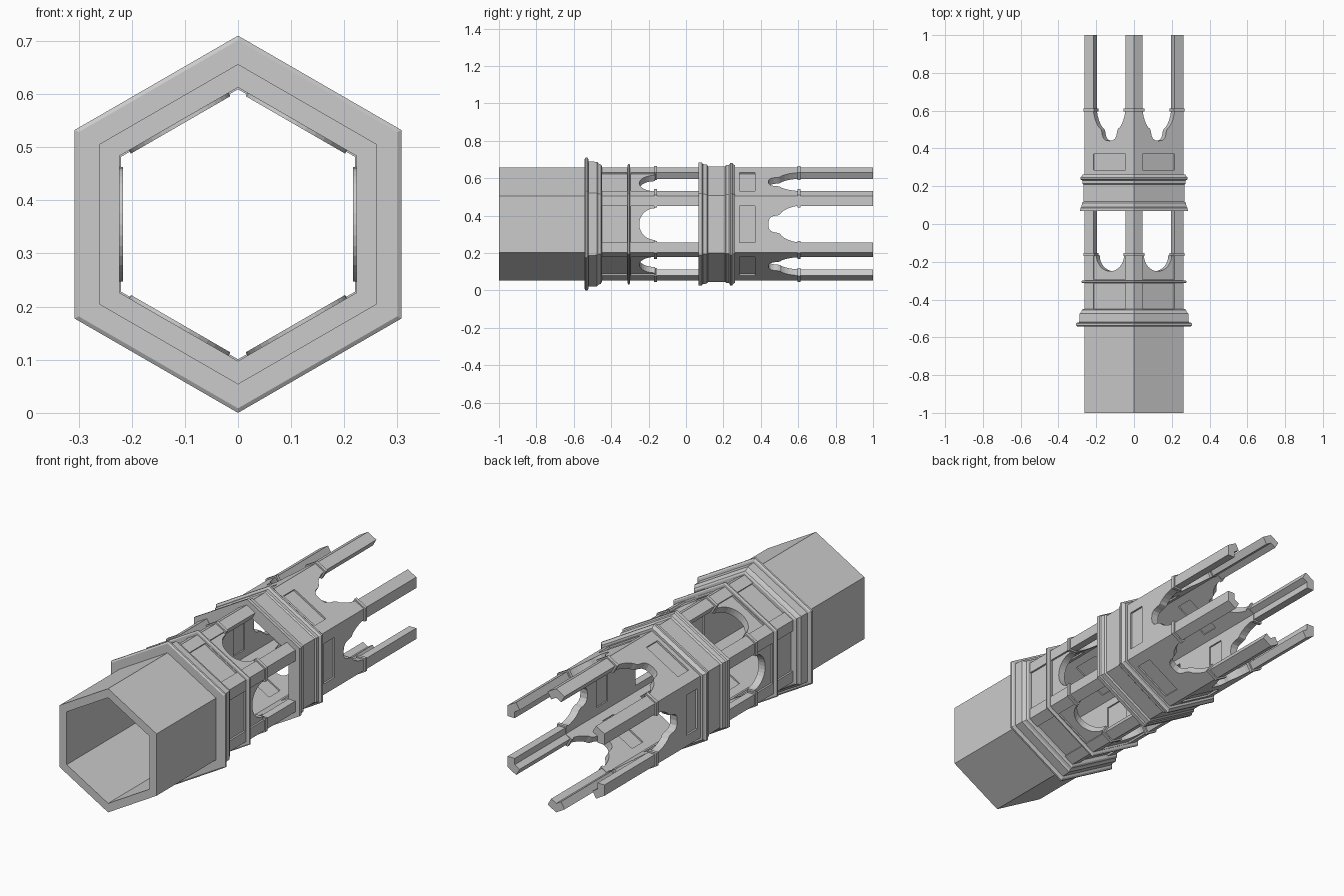
import bpy, bmesh, math
from mathutils import Vector

if "Cube" in bpy.data.objects:
    bpy.data.objects.remove(bpy.data.objects["Cube"])

CZ = 0.355                      # height of the tube axis
COS30 = math.cos(math.radians(30))


def finish(bm, name):
    bmesh.ops.recalc_face_normals(bm, faces=bm.faces)
    me = bpy.data.meshes.new(name)
    bm.to_mesh(me)
    bm.free()
    ob = bpy.data.objects.new(name, me)
    bpy.context.collection.objects.link(ob)
    return ob


def hex_ring(name, profile):
    """Sweep a closed (y, apothem) profile around the axis in six flats."""
    bm = bmesh.new()
    cols = []
    for k in range(6):
        a = math.radians(90 + 60 * k)
        cols.append([bm.verts.new((r / COS30 * math.cos(a), y, CZ + r / COS30 * math.sin(a)))
                     for y, r in profile])
    n = len(profile)
    for k in range(6):
        c, d = cols[k], cols[(k + 1) % 6]
        for i in range(n):
            j = (i + 1) % n
            bm.faces.new((c[i], c[j], d[j], d[i]))
    return finish(bm, name)


def face_prisms(name, shapes):
    """Extrude (outline, r0, r1) shapes radially on each of the six faces."""
    bm = bmesh.new()
    for k in range(6):
        a = math.radians(60 * k)
        nrm = Vector((math.cos(a), 0, math.sin(a)))
        tan = Vector((-math.sin(a), 0, math.cos(a)))
        for pts, r0, r1 in shapes:
            lo, hi = [[bm.verts.new(nrm * r + tan * t + Vector((0, y, CZ))) for t, y in pts]
                      for r in (r0, r1)]
            bm.faces.new(lo)
            bm.faces.new(hi)
            for i in range(len(pts)):
                j = (i + 1) % len(pts)
                bm.faces.new((lo[i], lo[j], hi[j], hi[i]))
    return finish(bm, name)


def cut(ob, cutter):
    m = ob.modifiers.new("cut", 'BOOLEAN')
    m.operation, m.solver, m.object = 'DIFFERENCE', 'EXACT', cutter
    bpy.context.view_layer.objects.active = ob
    bpy.ops.object.modifier_apply(modifier=m.name)
    bpy.data.objects.remove(cutter)


def mirrored(half):
    return half + [(-t, y) for t, y in reversed(half) if t > 0]


def rect(w, y0, y1):
    return [(-w, y0), (w, y0), (w, y1), (-w, y1)]


def arc(r, yc, n=16):
    return [(r * math.cos(math.pi * (1 + i / n)), yc + r * math.sin(math.pi * (1 + i / n)))
            for i in range(n + 1)]


# hexagonal tube body
body = hex_ring("hex_body", [(-1, 0.261), (1, 0.261), (1, 0.223), (-1, 0.223)])

# recessed panels, spandrels and inner panels
cut(body, face_prisms("panel_cutter", [
    (rect(0.098, -0.46, -0.315), 0.252, 0.32),
    (rect(0.098, -0.295, -0.165), 0.252, 0.32),
    (rect(0.098, 0.285, 0.37), 0.252, 0.32),
    (rect(0.092, 0.285, 0.37), 0.205, 0.230),
    (rect(0.092, -0.46, -0.32), 0.205, 0.230)]))

# round-ended windows and open cusped slots
window = [(-0.098, 0.07), (-0.098, -0.16)] + arc(0.085, -0.165) + [(0.098, -0.16), (0.098, 0.07)]
slot = mirrored([(0, 0.44), (0.022, 0.443), (0.036, 0.453), (0.043, 0.468), (0.047, 0.49),
                 (0.052, 0.503), (0.063, 0.511), (0.074, 0.526), (0.085, 0.548),
                 (0.093, 0.573), (0.098, 0.6), (0.098, 1.1)])
cut(body, face_prisms("opening_cutter", [(window, 0.19, 0.35), (slot, 0.19, 0.35)]))

# curved lips inside the windows
lip = arc(0.108, -0.165) + list(reversed(arc(0.085, -0.165)))
face_prisms("window_lip", [(lip, 0.216, 0.245)])

# moulded collars around the tube
IN = 0.240
hex_ring("front_collar", [(-0.542, IN), (-0.542, 0.300), (-0.537, 0.3074), (-0.528, 0.3074),
                          (-0.522, 0.300), (-0.520, 0.290), (-0.475, 0.288), (-0.468, 0.280),
                          (-0.455, 0.276), (-0.450, 0.268), (-0.450, IN)])
hex_ring("sill_band", [(-0.313, IN), (-0.313, 0.272), (-0.309, 0.279), (-0.303, 0.279),
                       (-0.299, 0.272), (-0.299, IN)])
hex_ring("middle_collar", [(0.068, IN), (0.068, 0.285), (0.085, 0.284), (0.090, 0.278),
                           (0.112, 0.275), (0.118, 0.267), (0.208, 0.267), (0.214, 0.273),
                           (0.230, 0.273), (0.237, 0.284), (0.247, 0.284), (0.253, 0.276),
                           (0.262, 0.272), (0.262, IN)])

# small capitals gripping the corner posts
for name, y in (("window_capital", -0.162), ("slot_capital", 0.603)):
    cap = hex_ring(name, [(y - 0.008, 0.220), (y - 0.008, 0.268), (y + 0.008, 0.268),
                          (y + 0.008, 0.220)])
    cut(cap, face_prisms("capital_cutter", [(rect(0.090, y - 0.1, y + 0.1), 0.19, 0.35)]))
